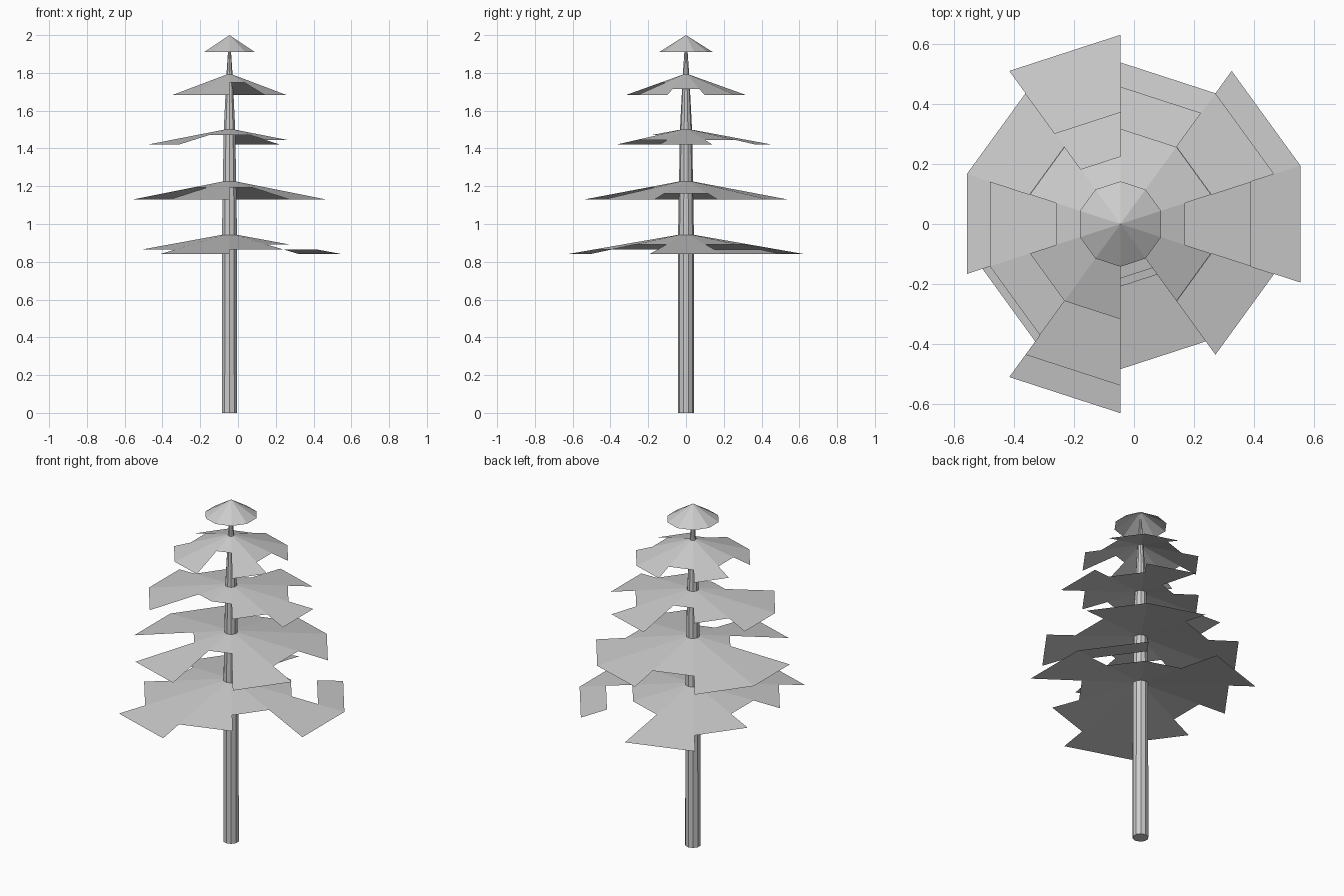
import bpy, bmesh
from math import sin, cos, radians

if "Cube" in bpy.data.objects:
    bpy.data.objects.remove(bpy.data.objects["Cube"])

CX = -0.045      # tree axis is slightly off centre
SIDES = 10


def finish(name, bm):
    me = bpy.data.meshes.new(name)
    bm.to_mesh(me)
    bm.free()
    ob = bpy.data.objects.new(name, me)
    bpy.context.collection.objects.link(ob)
    return ob


def point(bm, r, k, z):
    a = radians(18 + 36 * k)
    return bm.verts.new((CX + r * cos(a), r * sin(a), z))


# Trunk: ten-sided tapering stem
bm = bmesh.new()
rings = []
for z, r in [(0, .043), (.94, .042), (1.22, .037), (1.5, .032), (1.79, .017), (1.95, .006)]:
    rings.append([point(bm, r, k, z) for k in range(SIDES)])
for lo, hi in zip(rings, rings[1:]):
    for k in range(SIDES):
        n = (k + 1) % SIDES
        bm.faces.new((lo[k], lo[n], hi[n], hi[k]))
bm.faces.new(rings[0][::-1])
bm.faces.new(rings[-1])
finish("trunk", bm)


def tier(name, top, bottom, radius, rings, sectors, floating=()):
    """Shallow cone whose ten sectors, counted from 18 degrees, end at a given ring."""
    bm = bmesh.new()
    inner = 0.043
    step = (radius - inner) / rings

    def at(n, k):
        r = inner + step * n if n else 0
        return point(bm, r, k, top + (bottom - top) * r / radius)

    for k, n in enumerate(sectors):
        if n:
            bm.faces.new((at(0, k), at(n, k), at(n, k + 1)))
    # Outer pieces beyond a gap
    for k, a, b in floating:
        bm.faces.new((at(a, k), at(b, k), at(b, k + 1), at(a, k + 1)))
    bmesh.ops.remove_doubles(bm, verts=bm.verts, dist=1e-4)
    return finish(name, bm)


# Ragged branch tiers, bottom to top
tier("branches_1", .95, .84, .63, 4, [2, 2, 4, 3, 2, 3, 4, 3, 2, 4], [(0, 3, 4)])
tier("branches_2", 1.232, 1.13, .538, 3, [3, 3, 2, 3, 3, 1, 3, 1, 3, 2])
tier("branches_3", 1.505, 1.42, .457, 3, [2, 3, 1, 2, 3, 3, 1, 1, 2, 3])
tier("branches_4", 1.797, 1.683, .317, 3, [3, 3, 2, 3, 2, 3, 3, 1, 3, 2])

# Complete little cone at the top
tier("tree_top", 2.0, 1.91, .142, 1, [1] * SIDES)
